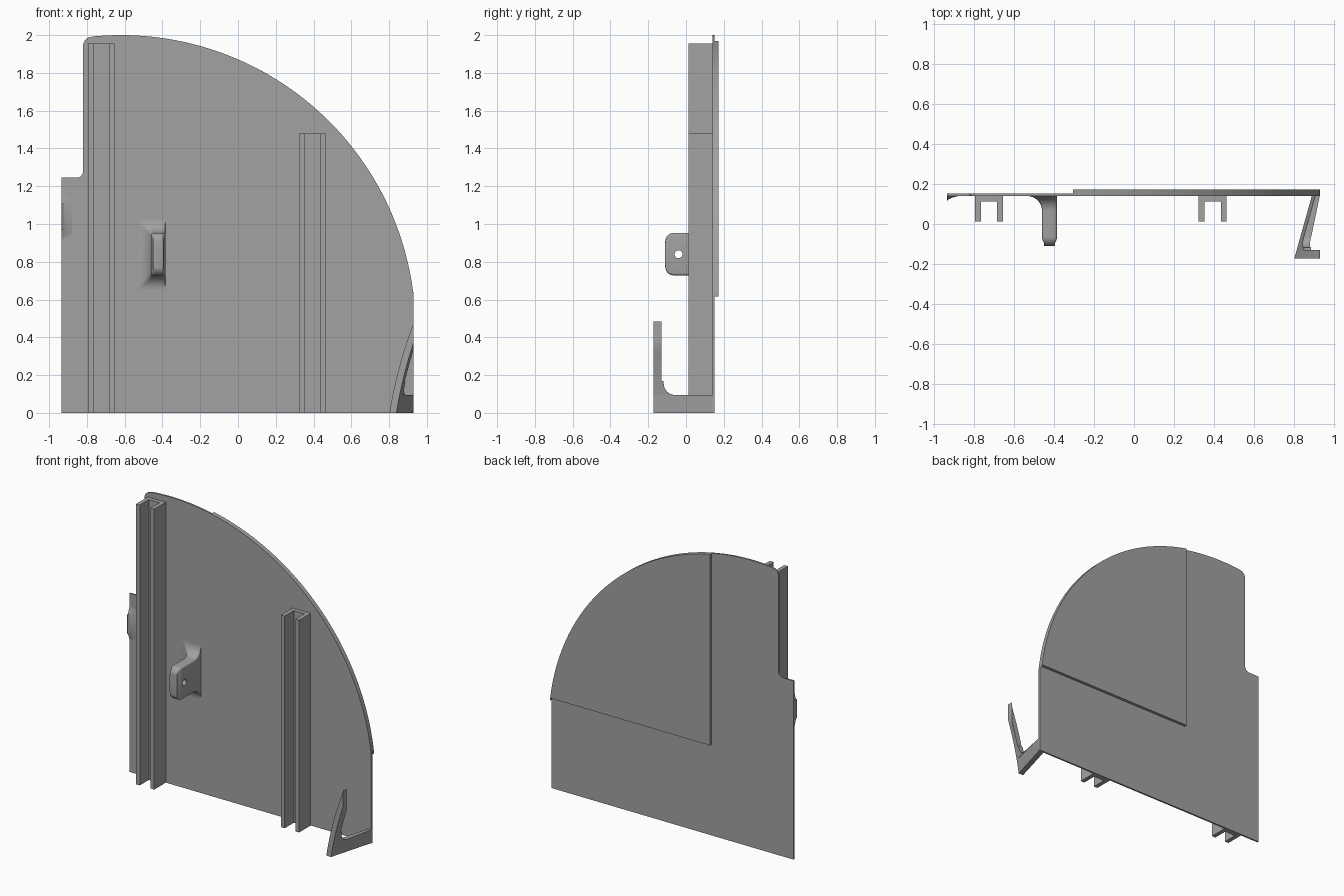
import bpy, bmesh, math

if "Cube" in bpy.data.objects:
    bpy.data.objects.remove(bpy.data.objects["Cube"], do_unlink=True)

grey = bpy.data.materials.new("plain_grey")
grey.use_nodes = True
grey.diffuse_color = (0.36, 0.36, 0.36, 1)
grey.node_tree.nodes["Principled BSDF"].inputs["Base Color"].default_value = (0.36, 0.36, 0.36, 1)


def loft(name, rings, smooth=False):
    """Skin a stack of equal-length rings and cap both ends."""
    bm = bmesh.new()
    rows = [[bm.verts.new(p) for p in ring] for ring in rings]
    n = len(rows[0])
    for lo, hi in zip(rows, rows[1:]):
        for i in range(n):
            j = (i + 1) % n
            bm.faces.new((lo[i], lo[j], hi[j], hi[i]))
    bm.faces.new(rows[0])
    bm.faces.new(rows[-1])
    bmesh.ops.remove_doubles(bm, verts=bm.verts, dist=1e-5)
    bmesh.ops.recalc_face_normals(bm, faces=bm.faces)
    mesh = bpy.data.meshes.new(name)
    bm.to_mesh(mesh)
    bm.free()
    mesh.materials.append(grey)
    ob = bpy.data.objects.new(name, mesh)
    bpy.context.collection.objects.link(ob)
    if smooth:
        bpy.ops.object.select_all(action='DESELECT')
        ob.select_set(True)
        bpy.context.view_layer.objects.active = ob
        bpy.ops.object.shade_smooth_by_angle(angle=math.radians(30))
    return ob


def arc(cx, cy, r, start, end, steps):
    angles = [math.radians(start + (end - start) * i / steps) for i in range(steps + 1)]
    return [(cx + r * math.cos(a), cy + r * math.sin(a)) for a in angles]


def sheet(name, outline, y0, y1):
    return loft(name, [[(x, y, z) for x, z in outline] for y in (y0, y1)], True)


# Quarter-round main plate and the raised panel on its back
CX, CZ, R, RIGHT = -0.62, 0.44, 1.56, 0.93


def rim(x_end):
    start = math.degrees(math.acos((RIGHT - CX) / R))
    end = math.degrees(math.acos((x_end - CX) / R))
    return arc(CX, CZ, R, start, end, 64)


plate = [(-0.935, 0), (RIGHT, 0)] + rim(-0.77)
plate += arc(-0.775, 1.945, 0.045, 90, 180, 8)
plate += arc(-0.855, 1.28, 0.035, 0, -90, 8)
plate += [(-0.935, 1.245)]
sheet("main_plate", plate, 0.14, 0.152)
sheet("back_panel", [(-0.305, 0.635), (RIGHT, 0.635)] + rim(-0.305), 0.152, 0.172)

# Two upright U-channels, open to the front
for name, x, height in (("right_channel", -0.725, 1.955), ("left_channel", 0.393, 1.48)):
    half, inner, front, web, back = 0.07, 0.041, 0.012, 0.112, 0.14
    section = [(-half, front), (-inner, front), (-inner, web), (inner, web),
               (inner, front), (half, front), (half, back), (-half, back)]
    loft(name, [[(x + u, y, z) for u, y in section] for z in (0, height)])


# Drilled lug, flared where it meets the plate
def rounded_rect(x0, x1, z0, z1, r, y):
    pts = []
    for cx, cz, a in ((x1 - r, z1 - r, 0), (x0 + r, z1 - r, 90),
                      (x0 + r, z0 + r, 180), (x1 - r, z0 + r, 270)):
        pts += arc(cx, cz, r, a, a + 90, 4)
    return [(x, y, z) for x, z in pts]


rings = []
flare, nose = 0.075, 0.045
for i in range(11):
    a = math.radians(9 * i)
    f = flare * (1 - math.sin(a))
    rings.append(rounded_rect(-0.46 - f, -0.385, 0.728 - f, 0.953 + f,
                              0.012, 0.14 - flare * (1 - math.cos(a))))
for i in range(9):
    a = math.radians(11.25 * i)
    g = nose * (1 - math.cos(a))
    s = min(g, 0.01)
    rings.append(rounded_rect(-0.46 + s, -0.385 - s, 0.728 + g, 0.953 - g,
                              0.012, -0.065 - nose * math.sin(a)))
lug = loft("drilled_lug", rings, True)

hole = [(y, z) for y, z in arc(-0.04, 0.84, 0.021, 0, 345, 23)]
cutter = loft("hole_cutter", [[(x, y, z) for y, z in hole] for x in (-0.6, -0.3)])
cutter.hide_render = True
cutter.hide_set(True)
cutter.display_type = 'WIRE'
cut = lug.modifiers.new("hole", 'BOOLEAN')
cut.operation = 'DIFFERENCE'
cut.solver = 'EXACT'
cut.object = cutter

# Small flare on the side edge
rings = []
for i in range(9):
    t = i / 8
    e = 0.055 * (1 - t) ** 2 + 0.001
    y = 0.14 - 0.026 * t
    z0, z1 = 0.975 - e, 1.105 + e
    rings.append([(-0.935, y, z0), (-0.935 + e, y, z0 + e / 2),
                  (-0.935 + e, y, z1 - e / 2), (-0.935, y, z1)])
loft("edge_flare", rings, True)


# Leaning hook at the lower corner, trimmed flush with the plate side
def hook_ring(z, y_back):
    lean = 0.802 + 0.155 * z + 0.24 * z * z
    ring = []
    for y, thick in ((-0.172, 0), (-0.172, 0.037), (y_back, 0.037), (y_back, 0)):
        ring.append((min(RIGHT, lean + 0.28 * (y + 0.172) + thick), y, z))
    return ring


rings = [hook_ring(0.095 * i / 4, 0.145) for i in range(5)]
rings += [hook_ring(z, y) for y, z in arc(-0.058, 0.155, 0.06, 270, 180, 8)]
rings += [hook_ring(0.17, -0.118)]
rings += [hook_ring(0.17 + 0.315 * i / 20, -0.13) for i in range(21)]
loft("corner_hook", rings, True)
